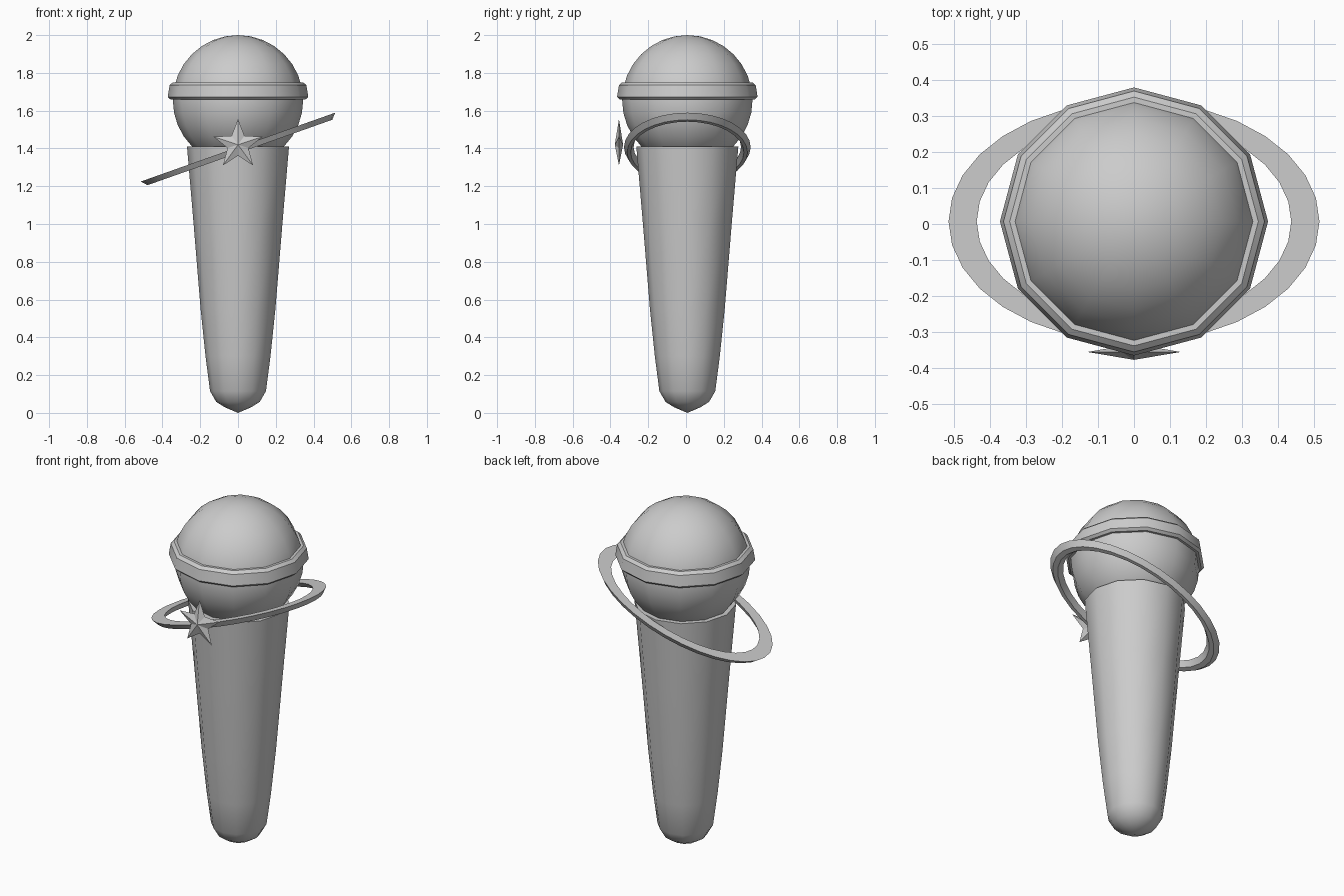
import bpy, bmesh, math
from mathutils import Matrix

cube = bpy.data.objects.get("Cube")
if cube:
    bpy.data.objects.remove(cube, do_unlink=True)

CENTRE_Y = 0.007
SIDES = 12

grey = bpy.data.materials.new("plain grey")
grey.use_nodes = True
grey.diffuse_color = (0.6, 0.6, 0.6, 1)
grey.node_tree.nodes["Principled BSDF"].inputs["Base Color"].default_value = (0.6, 0.6, 0.6, 1)


def finish(name, bm, smooth_angle=None):
    """Turn a bmesh into a finished object."""
    bmesh.ops.remove_doubles(bm, verts=bm.verts, dist=0.0001)
    bmesh.ops.recalc_face_normals(bm, faces=bm.faces)
    mesh = bpy.data.meshes.new(name)
    bm.to_mesh(mesh)
    bm.free()
    mesh.materials.append(grey)
    obj = bpy.data.objects.new(name, mesh)
    bpy.context.collection.objects.link(obj)
    if smooth_angle:
        bpy.ops.object.select_all(action='DESELECT')
        obj.select_set(True)
        bpy.context.view_layer.objects.active = obj
        bpy.ops.object.shade_smooth_by_angle(angle=math.radians(smooth_angle))
    return obj


def lathe(profile, sides, closed=False):
    """Spin (radius, z) points round the z axis."""
    bm = bmesh.new()
    verts = [bm.verts.new((r, 0, z)) for r, z in profile]
    edges = [bm.edges.new(pair) for pair in zip(verts, verts[1:])]
    if closed:
        edges.append(bm.edges.new((verts[-1], verts[0])))
    bmesh.ops.spin(bm, geom=verts + edges, cent=(0, 0, 0), axis=(0, 0, 1),
                   angle=math.tau, steps=sides, use_duplicate=False)
    return bm


# Tapered handle with a rounded tip
handle = lathe([(0, 0), (0.07, 0.03), (0.115, 0.058), (0.148, 0.115), (0.172, 0.3),
                (0.198, 0.55), (0.235, 1.0), (0.27, 1.41), (0, 1.41)], SIDES)
finish("handle", handle, 40).location.y = CENTRE_Y

# Ball head
head = bmesh.new()
bmesh.ops.create_uvsphere(head, u_segments=SIDES, v_segments=16, radius=0.345)
finish("head", head, 40).location = (0, CENTRE_Y, 1.655)

# Bevelled band round the head
band = lathe([(0.32, 1.66), (0.358, 1.66), (0.372, 1.673), (0.362, 1.735),
              (0.345, 1.75), (0.32, 1.75)], SIDES, closed=True)
finish("head_band", band, 35).location.y = CENTRE_Y

# Tilted oval ring, flat on top and narrower below
ring = lathe([(0.463, 0), (0.546, 0), (0.519, -0.03), (0.488, -0.03)], 32, closed=True)
ring.transform(Matrix.Rotation(math.radians(-19.5), 4, 'Y') @ Matrix.Diagonal((1, 0.614, 1, 1)))
finish("orbit_ring", ring, 35).location = (0, CENTRE_Y, 1.407)

# Faceted five-pointed star on the front
star = bmesh.new()
rim = []
for i in range(10):
    r = 0.058 if i % 2 else 0.136
    a = i * math.tau / 10
    rim.append(star.verts.new((r * math.sin(a), 0, r * math.cos(a))))
for depth in (-0.022, 0.022):
    peak = star.verts.new((0, depth, 0))
    for i in range(10):
        star.faces.new((peak, rim[i], rim[(i + 1) % 10]))
finish("star", star).location = (0, -0.355, 1.42)
